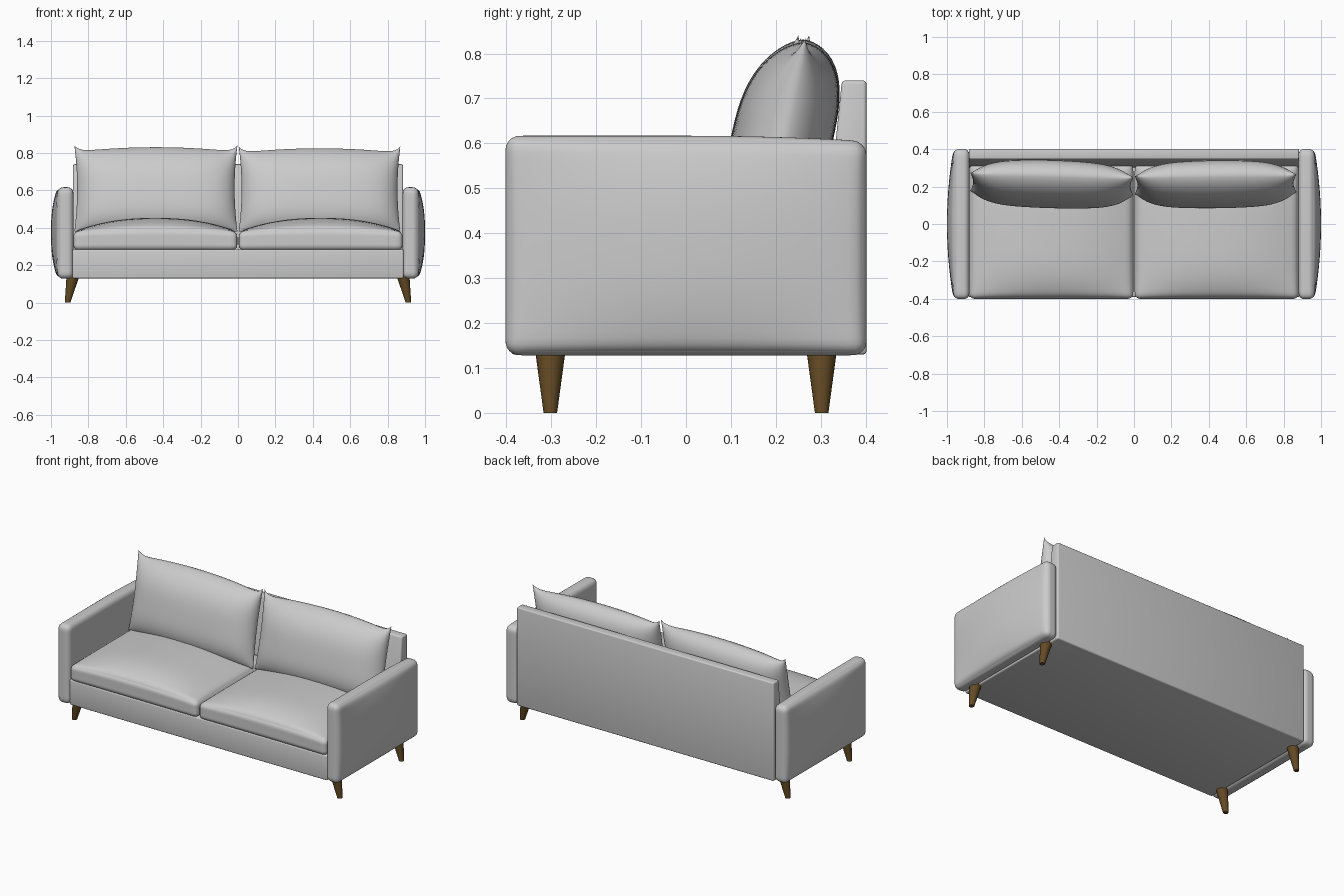
import bpy, bmesh, math
from mathutils import Vector

if "Cube" in bpy.data.objects:
    bpy.data.objects.remove(bpy.data.objects["Cube"])


def finish(bm, name, angle=40, color=None):
    bmesh.ops.recalc_face_normals(bm, faces=bm.faces)
    me = bpy.data.meshes.new(name)
    bm.to_mesh(me)
    bm.free()
    me.shade_smooth()
    me.set_sharp_from_angle(angle=math.radians(angle))
    ob = bpy.data.objects.new(name, me)
    bpy.context.collection.objects.link(ob)
    if color:
        me.materials.append(color)
    return ob


def ease(t):
    return math.sin(t * math.pi / 2)


def soft_box(name, lo, hi, r, cuts, deform):
    """Rounded box; deform(p, n) gets the position and -1..1 coordinates."""
    lo, hi = Vector(lo), Vector(hi)
    mid, half = (lo + hi) / 2, (hi - lo) / 2
    bm = bmesh.new()
    bmesh.ops.create_cube(bm, size=2)
    bmesh.ops.subdivide_edges(bm, edges=bm.edges[:], cuts=cuts, use_grid_fill=True)
    for v in bm.verts:
        n = Vector([ease(c) for c in v.co])
        p = Vector([n[i] * half[i] for i in range(3)])
        q = Vector([max(r - half[i], min(half[i] - r, p[i])) for i in range(3)])
        p = q + (p - q).normalized() * r + mid
        v.co = deform(p, n)
    return finish(bm, name)


def extrude_profile(name, pts, x0, x1, bevel):
    """Extrude a (y, z) profile along x with a soft bevel."""
    bm = bmesh.new()
    face = bm.faces.new([bm.verts.new((x0, y, z)) for y, z in pts])
    res = bmesh.ops.extrude_face_region(bm, geom=[face])
    for v in res["geom"]:
        if isinstance(v, bmesh.types.BMVert):
            v.co.x = x1
    bmesh.ops.recalc_face_normals(bm, faces=bm.faces)
    bmesh.ops.bevel(bm, geom=bm.edges[:], offset=bevel, segments=3, profile=0.5, affect='EDGES')
    return finish(bm, name)


def pillow(name, x0, x1, tilt, lift):
    """Two bulging sheets welded along a pinched seam."""
    bm = bmesh.new()
    cx, hx = (x0 + x1) / 2, (x1 - x0) / 2
    for side in (-1, 1):
        made = bmesh.ops.create_grid(bm, x_segments=36, y_segments=30, size=1)
        for vert in made["verts"]:
            u, v = ease(vert.co.x), ease(vert.co.y)
            top = 0.828 + lift - 0.025 * u * u + 0.035 * abs(u) ** 16
            z = 0.38 + (top - 0.38) * (v + 1) / 2
            x = cx + hx * u * (1 - 0.035 * (1 - v * v))
            thick = 0.113 * max(0, (1 - u ** 6) * (1 - abs(v) ** 3)) ** 0.6 * (1 - 0.2 * u * u)
            y = 0.165 + 0.095 * (z - 0.38) / 0.45 + tilt * u + side * thick
            vert.co = (x, y, z)
    bmesh.ops.remove_doubles(bm, verts=bm.verts, dist=0.0002)
    return finish(bm, name, 60)


# Base and slanted back panel
extrude_profile("base", [(-0.39, 0.13), (-0.39, 0.285), (0.38, 0.285), (0.38, 0.13)], -0.885, 0.885, 0.008)
extrude_profile("back_panel", [(0.285, 0.13), (0.347, 0.74), (0.402, 0.74), (0.402, 0.13)], -0.882, 0.882, 0.008)

wood = bpy.data.materials.new("wood")
wood.diffuse_color = (0.13, 0.07, 0.018, 1)
wood.use_nodes = True
wood.node_tree.nodes["Principled BSDF"].inputs["Base Color"].default_value = wood.diffuse_color

for side, label in ((-1, "left"), (1, "right")):
    # Arm with a bulging outer face
    def arm_shape(p, n):
        t = (p.x - 0.88) / 0.085
        p.x += 0.035 * t * (1 - abs(n.z) ** 2.5) * (1 - n.y ** 2)
        p.z -= 0.012 * max(0, n.y) ** 2 * (1 + n.z) / 2
        p.x *= side
        return p
    soft_box(label + "_arm", (0.88, -0.402, 0.128), (0.965, 0.402, 0.617), 0.032, 27, arm_shape)

    # Domed seat cushion
    def seat_shape(p, n):
        t = (p.z - 0.28) / 0.1
        dome = (1 - abs(n.x) ** 2.3)
        p.z += t * dome * (0.015 + 0.058 * (1 - n.y ** 4))
        p.x *= side
        return p
    soft_box(label + "_seat_cushion", (0.004, -0.4, 0.28), (0.88, 0.32, 0.38), 0.028, 27, seat_shape)

    # Splayed tapered legs
    for y, place in ((-0.302, "front"), (0.302, "back")):
        bm = bmesh.new()
        bmesh.ops.create_cone(bm, cap_ends=True, segments=24, radius1=0.015, radius2=0.034, depth=0.14)
        for v in bm.verts:
            k = (v.co.z + 0.07) / 0.14
            v.co = (side * (0.911 - 0.028 * k + v.co.x), v.co.y + y, 0.14 * k)
        finish(bm, f"{place}_{label}_leg", 40, wood)

# Back cushions
pillow("left_back_cushion", -0.875, -0.003, -0.012, 0.003)
pillow("right_back_cushion", 0.004, 0.868, 0.005, -0.003)
